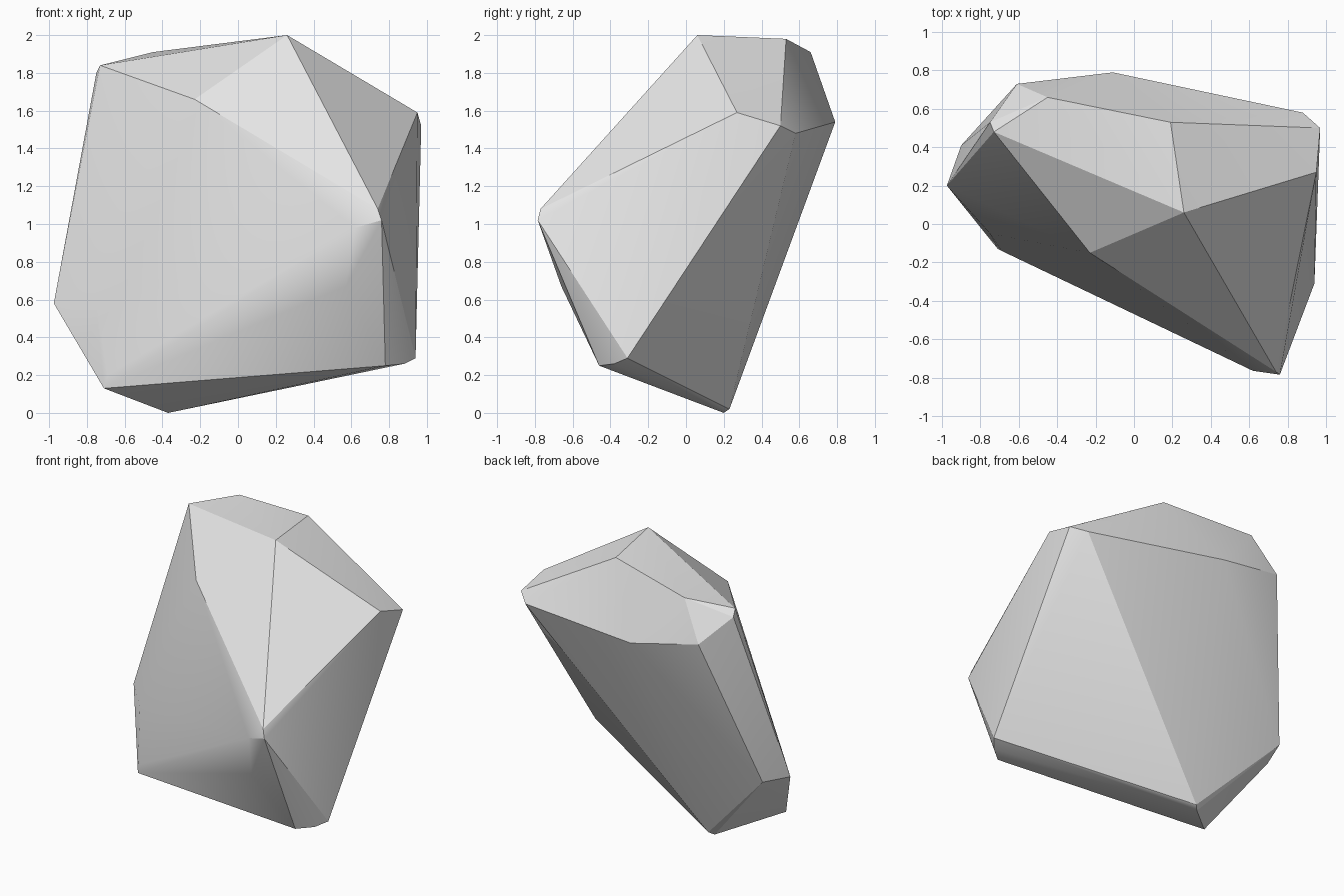
import bpy
import bmesh
import math

# Remove the default cube
default_cube = bpy.data.objects.get("Cube")
if default_cube:
    bpy.data.objects.remove(default_cube, do_unlink=True)

# Single stone colour
stone = bpy.data.materials.new("stone_grey")
stone.use_nodes = True
stone_colour = (0.8, 0.8, 0.8, 1)
stone.diffuse_color = stone_colour
stone.node_tree.nodes["Principled BSDF"].inputs["Base Color"].default_value = stone_colour

# Corners of the boulder, grouped by region
corners = {
    "crown": [(.26, .06, 2), (.19, .53, 1.98), (-.45, .66, 1.91),
              (-.73, .48, 1.84), (-.75, .53, 1.8), (-.23, -.15, 1.66)],
    "left_shoulder": [(.95, .27, 1.59), (.97, .5, 1.52), (.88, .58, 1.48)],
    "back": [(-.11, .79, 1.54), (-.61, .73, 1.64)],
    "front_nose": [(.76, -.785, 1.02), (.74, -.77, 1.08),
                   (.62, -.765, .98), (.57, -.66, .67)],
    "left_foot": [(.78, -.46, .25), (.88, -.38, .26), (.94, -.31, .29)],
    "right_side": [(-.975, .2, .58), (-.9, .41, .6), (-.75, -.05, .57),
                   (-.69, -.14, .2), (-.71, -.13, .13)],
    "base": [(-.37, .2, 0), (-.34, .23, .02)],
}


def build_hull(name, groups, material):
    """Wrap the corner groups in a convex shell and merge coplanar facets."""
    bm = bmesh.new()
    for points in groups.values():
        for point in points:
            bm.verts.new(point)
    hull = bmesh.ops.convex_hull(bm, input=bm.verts)
    leftovers = {v for key in ("geom_interior", "geom_unused") for v in hull[key]
                 if isinstance(v, bmesh.types.BMVert)}
    bmesh.ops.delete(bm, geom=list(leftovers), context='VERTS')
    bmesh.ops.dissolve_limit(bm, angle_limit=math.radians(1),
                             verts=bm.verts, edges=bm.edges)
    bmesh.ops.recalc_face_normals(bm, faces=bm.faces)
    mesh = bpy.data.meshes.new(name)
    bm.to_mesh(mesh)
    bm.free()
    mesh.materials.append(material)
    obj = bpy.data.objects.new(name, mesh)
    bpy.context.collection.objects.link(obj)
    return obj


# Boulder with crisp main ridges and softened small facets
boulder = build_hull("boulder", corners, stone)
bpy.ops.object.select_all(action='DESELECT')
boulder.select_set(True)
bpy.context.view_layer.objects.active = boulder
bpy.ops.object.shade_smooth_by_angle(angle=math.radians(20))
